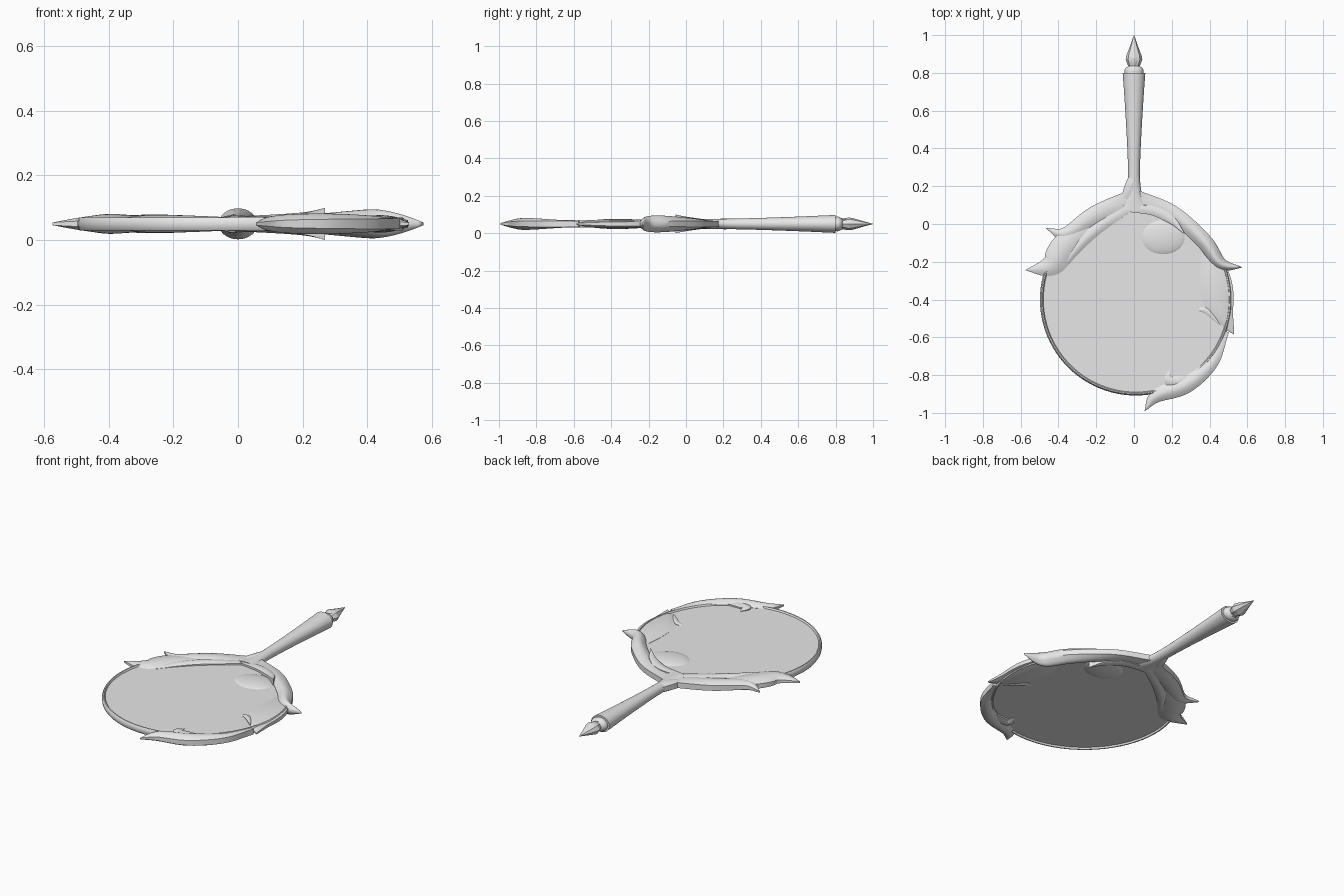
import bpy, bmesh, math
from mathutils import Vector

MID = 0.05                              # height of the symmetry plane
CENTRE = Vector((0.01, -0.4, MID))      # middle of the glass

cube = bpy.data.objects.get("Cube")
if cube:
    bpy.data.objects.remove(cube, do_unlink=True)

silver = bpy.data.materials.new("silver_grey")
silver.use_nodes = True
grey = (0.8, 0.8, 0.8, 1)
silver.diffuse_color = grey
silver.node_tree.nodes["Principled BSDF"].inputs["Base Color"].default_value = grey


def loft(name, rings, closed=False, angle=40):
    """Skin a list of equal closed rings; cap the ends unless it loops."""
    bm = bmesh.new()
    rows = [[bm.verts.new(point) for point in ring] for ring in rings]
    pairs = list(zip(rows, rows[1:]))
    if closed:
        pairs.append((rows[-1], rows[0]))
    else:
        bm.faces.new(rows[0])
        bm.faces.new(rows[-1])
    for low, high in pairs:
        for k in range(len(low)):
            bm.faces.new((low[k - 1], low[k], high[k], high[k - 1]))
    bmesh.ops.remove_doubles(bm, verts=bm.verts, dist=0.0004)
    bmesh.ops.recalc_face_normals(bm, faces=bm.faces)
    mesh = bpy.data.meshes.new(name)
    bm.to_mesh(mesh)
    bm.free()
    obj = bpy.data.objects.new(name, mesh)
    bpy.context.collection.objects.link(obj)
    mesh.materials.append(silver)
    bpy.ops.object.select_all(action='DESELECT')
    obj.select_set(True)
    bpy.context.view_layer.objects.active = obj
    bpy.ops.object.shade_smooth_by_angle(angle=math.radians(angle))


def circle(sides):
    """Cosine and sine pairs around a full turn."""
    turns = [math.tau * k / sides for k in range(sides)]
    return [(math.cos(turn), math.sin(turn)) for turn in turns]


def spline(points, count):
    """Smooth curve through the points."""
    pts = [Vector(point) for point in points]
    pts = [pts[0] * 2 - pts[1]] + pts + [pts[-1] * 2 - pts[-2]]
    curve = []
    for i in range(count + 1):
        along = i / count * (len(points) - 1)
        k = min(int(along), len(points) - 2)
        t = along - k
        before, start, end, after = pts[k:k + 4]
        curve.append(start + ((end - before) * t
                     + (before * 2 - start * 5 + end * 4 - after) * t ** 2
                     + (start * 3 - before - end * 3 + after) * t ** 3) / 2)
    return curve


def leaf(name, path, width, dome, root=0.0, peak=1.0, edge=0.016, tip=0.004, count=28, across=10):
    """Domed leaf, alike above and below, along a path from root to tip."""
    curve = spline(path, count)
    rings = []
    for i, middle in enumerate(curve):
        t = i / count
        ahead = curve[min(i + 1, count)] - curve[max(i - 1, 0)]
        side = Vector((-ahead.y, ahead.x)).normalized()
        swell = max(math.sin(math.pi * t ** peak), 0)
        half = width * (root * (1 - t) + swell * (1 - root / 2))
        rim = edge + (tip - edge) * t ** 3
        top, bottom = [], []
        for j in range(across + 1):
            s = j / across
            spot = middle + side * half * (2 * s - 1)
            z = rim + dome * swell * math.sin(math.pi * s)
            top.append((spot.x, spot.y, MID + z))
            bottom.append((spot.x, spot.y, MID - z))
        rings.append(top + bottom[::-1])
    loft(name, rings)


def turned(name, profile, sides, angle=40):
    """Elliptical turning along y from (y, half width, half height)."""
    loft(name, [[(w * c, y, MID + h * s) for c, s in circle(sides)]
                for y, w, h in profile], angle=angle)


def flattened(profile):
    """Give a plain (y, half width) profile its lower height."""
    return [(y, w, w * 0.77) for y, w in profile]


# Glass disc
loft("glass", [[CENTRE + Vector((c / 2, s / 2, z)) for c, s in circle(96)]
               for z in (-0.011, 0.011)])

# Narrow rim with a rounded section
loft("rim", [[CENTRE + Vector(((0.498 + 0.01 * u) * c, (0.498 + 0.01 * u) * s, 0.021 * v))
              for u, v in circle(10)] for c, s in circle(96)], closed=True)

# Low swelling on both faces of the glass
loft("glass_swelling", [[(0.155 + 0.125 * r * c, -0.07 + 0.1 * r * s, MID + 0.026 * z)
                         for c, s in circle(32)]
                        for z, r in circle(32)[:17]])

# Handle: flared foot, then widening towards the collar
handle = []
for i in range(25):
    t = i / 24
    grow = t ** 1.6
    handle.append((0.08 + 0.72 * t, 0.026 + 0.034 * grow + 0.06 * (1 - t) ** 12,
                   0.026 + 0.022 * grow))
turned("handle", handle, 32)

# Collar and pointed finial
turned("collar", flattened([(0.79, 0.046), (0.81, 0.052), (0.825, 0.046), (0.84, 0.025)]), 24)
turned("finial", flattened([(0.82, 0.024), (0.845, 0.034), (0.87, 0.044), (0.89, 0.041),
                            (0.95, 0.018), (1, 0.001)]), 8, 25)
leaf("collar_petal", [(0, 0.84), (0, 0.765)], 0.033, 0.008, edge=0.028, tip=0.042)
leaf("finial_petal", [(0, 0.83), (0, 0.92)], 0.02, 0.009, edge=0.025, tip=0.02)

# Leaf wrapping the foot of the handle
leaf("wrapping_leaf", [(-0.04, 0.12), (-0.01, 0.22), (0.025, 0.35)], 0.03, 0.014, root=1)

# Leaves on the right side of the glass
leaf("upper_right_leaf", [(0, 0.14), (-0.2, 0.05), (-0.36, -0.05), (-0.47, -0.02)],
     0.045, 0.014, root=1)
leaf("side_right_leaf", [(-0.2, 0.03), (-0.36, -0.11), (-0.44, -0.22), (-0.575, -0.245)],
     0.07, 0.018, root=0.5, edge=0.014)
leaf("inner_right_leaf", [(0, 0.1), (-0.2, -0.03), (-0.32, -0.15), (-0.42, -0.305)],
     0.03, 0.01, root=0.6, edge=0.019)

# Leaves on the left side of the glass
leaf("upper_left_leaf", [(0, 0.14), (0.2, 0.06), (0.37, -0.09), (0.46, -0.21), (0.575, -0.23)],
     0.045, 0.032, root=1, peak=1.6)
leaf("curled_leaf", [(-0.03, 0.08), (0.1, 0.07), (0.2, 0.02), (0.27, -0.055)],
     0.025, 0.006, root=0.6, edge=0.022, tip=0.05)
leaf("side_left_leaf", [(0.4, -0.14), (0.43, -0.3), (0.46, -0.46), (0.53, -0.585)],
     0.085, 0.016, root=0.5, edge=0.012)
leaf("side_left_curl", [(0.46, -0.54), (0.38, -0.46), (0.32, -0.46)], 0.015, 0.005)

# Long leaf hugging the front edge, with its small curl
leaf("front_leaf", [(0.49, -0.57), (0.42, -0.73), (0.28, -0.85), (0.12, -0.91), (0.055, -0.992)],
     0.045, 0.018, root=0.3, peak=1.3)
leaf("front_curl", [(0.3, -0.83), (0.19, -0.83), (0.19, -0.77)],
     0.028, 0.008, root=1, edge=0.019, tip=0.012)
